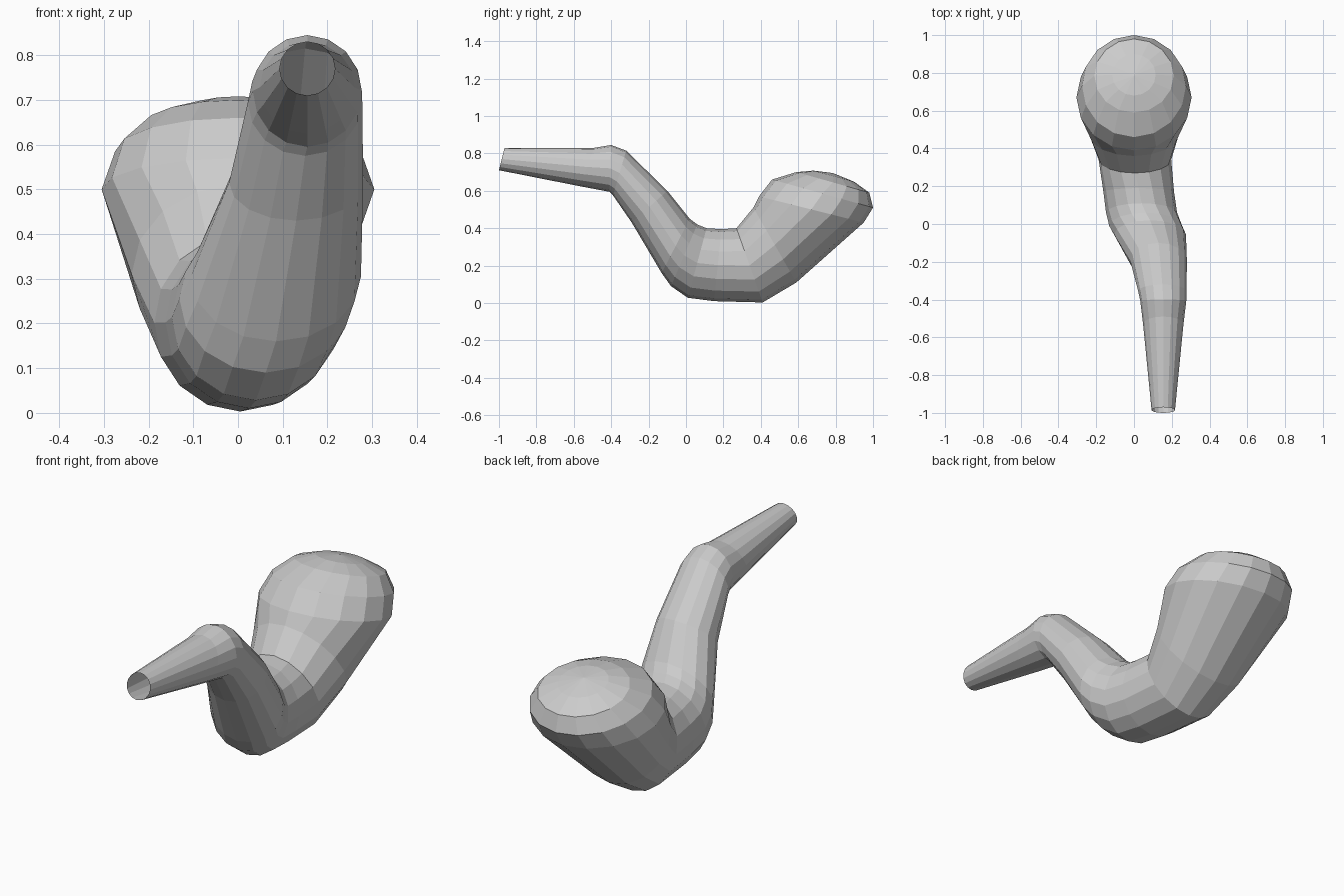
import bpy, bmesh, math
from mathutils import Vector

SIDES = 16

# Cross-sections from mouthpiece to bowl:
# (top y, top z, bottom y, bottom z, centre x, half width)
STATIONS = [
    (-0.97, 0.83, -1.00, 0.71, 0.155, 0.062),
    (-0.49, 0.83, -0.57, 0.625, 0.155, 0.107),
    (-0.40, 0.845, -0.41, 0.595, 0.155, 0.122),
    (-0.32, 0.815, -0.39, 0.575, 0.150, 0.128),
    (-0.10, 0.60, -0.29, 0.43, 0.130, 0.150),
    (0.02, 0.45, -0.13, 0.16, 0.085, 0.190),
    (0.06, 0.42, -0.08, 0.09, 0.062, 0.193),
    (0.11, 0.40, 0.01, 0.028, 0.040, 0.188),
    (0.19, 0.395, 0.15, 0.01, 0.025, 0.187),
    (0.27, 0.40, 0.41, 0.003, 0.005, 0.192),
    (0.36, 0.51, 0.59, 0.11, 0.0, 0.238),
    (0.39, 0.57, 0.95, 0.43, 0.0, 0.305),
    (0.46, 0.66, 1.00, 0.51, 0.0, 0.275),
    (0.59, 0.70, 0.98, 0.59, 0.0, 0.21),
    (0.68, 0.708, 0.90, 0.648, 0.0, 0.115),
]


def ring(bm, ty, tz, by, bz, cx, hw):
    top, bottom = Vector((cx, ty, tz)), Vector((cx, by, bz))
    centre, up = (top + bottom) / 2, (top - bottom) / 2
    return [bm.verts.new(centre + up * math.cos(a) + Vector((hw * math.sin(a), 0, 0)))
            for a in (2 * math.pi * i / SIDES for i in range(SIDES))]


# Curved stem flowing into the bowl, open at the mouthpiece
bm = bmesh.new()
rings = [ring(bm, *s) for s in STATIONS]
for a, b in zip(rings, rings[1:]):
    for i in range(SIDES):
        j = (i + 1) % SIDES
        bm.faces.new((a[i], a[j], b[j], b[i]))

# Domed top of the bowl
tip = bm.verts.new((0, 0.785, 0.695))
for i in range(SIDES):
    bm.faces.new((rings[-1][i], rings[-1][(i + 1) % SIDES], tip))

bmesh.ops.recalc_face_normals(bm, faces=bm.faces)
mesh = bpy.data.meshes.new("pipe_body")
bm.to_mesh(mesh)
bm.free()
bpy.context.collection.objects.link(bpy.data.objects.new("pipe_body", mesh))
